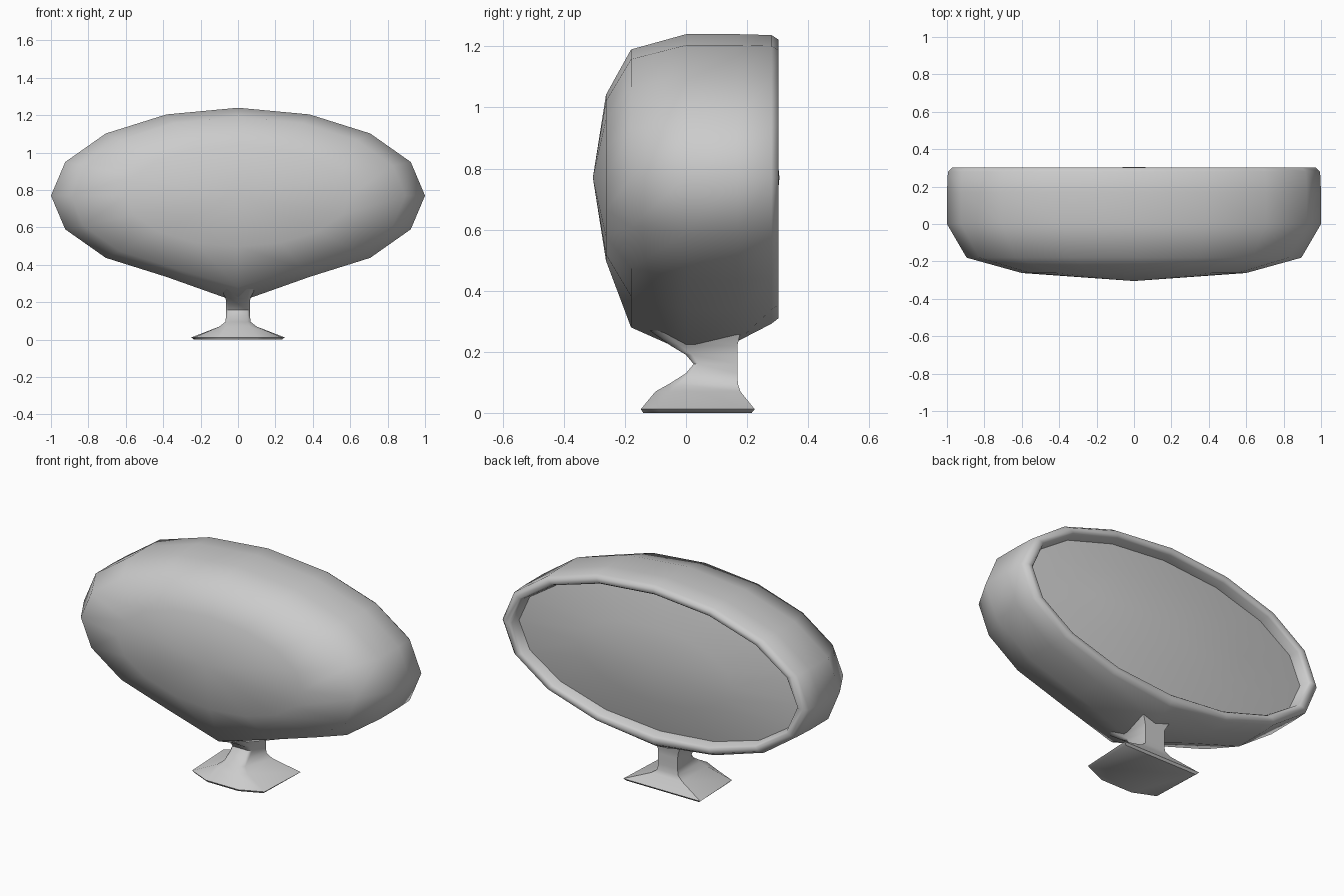
import bpy, bmesh, math

if "Cube" in bpy.data.objects:
    bpy.data.objects.remove(bpy.data.objects["Cube"])

N = 16
CZ = 0.77


def loft(name, rings, cap_start=None, cap_end=None, angle=50):
    """Skin equal-length rings; caps are 'face' or an apex point."""
    bm = bmesh.new()
    loops = [[bm.verts.new(p) for p in r] for r in rings]
    n = len(loops[0])
    for a, b in zip(loops, loops[1:]):
        for i in range(n):
            j = (i + 1) % n
            bm.faces.new((a[i], a[j], b[j], b[i]))
    for cap, loop in ((cap_start, loops[0]), (cap_end, loops[-1])):
        if cap == 'face':
            bm.faces.new(loop)
        elif cap:
            tip = bm.verts.new(cap)
            for i in range(n):
                bm.faces.new((tip, loop[i], loop[(i + 1) % n]))
    bmesh.ops.recalc_face_normals(bm, faces=bm.faces)
    me = bpy.data.meshes.new(name)
    bm.to_mesh(me)
    bm.free()
    ob = bpy.data.objects.new(name, me)
    bpy.context.collection.objects.link(ob)
    bpy.ops.object.select_all(action='DESELECT')
    ob.select_set(True)
    bpy.context.view_layer.objects.active = ob
    bpy.ops.object.shade_smooth_by_angle(angle=math.radians(angle))
    return ob


def oval(y, rx, rz, bottom=None):
    """16-sided upright oval; its lowest point can be drawn down to the stem."""
    pts = []
    for i in range(N):
        a = 2 * math.pi * i / N
        z = CZ + rz * math.sin(a)
        if bottom is not None and i == 12:
            z = bottom
        pts.append((rx * math.cos(a), y, z))
    return pts


# Housing: domed front, straight side wall, rounded rim and recess wall
loft("mirror_housing", [
    oval(-0.262, 0.60, 0.272),
    oval(-0.18, 0.895, 0.42, 0.28),
    oval(0.0, 1.0, 0.47, 0.20),
    oval(0.17, 1.0, 0.47, 0.235),
    oval(0.28, 0.995, 0.467, 0.292),
    oval(0.303, 0.97, 0.452, 0.31),
    oval(0.303, 0.94, 0.425),
    oval(0.29, 0.928, 0.415),
    oval(0.235, 0.915, 0.405),
], cap_start=(0, -0.305, CZ), angle=60)

# Slightly domed mirror glass
loft("mirror_glass", [
    oval(0.24, 0.918, 0.407),
    oval(0.285, 0.5, 0.22),
], cap_end=(0, 0.306, CZ))


def foot(z, wide, back, front, mid, mid_w, nose_w):
    """Six-sided section with a straight back and a tapered front."""
    half = [(wide, back), (mid_w, mid), (nose_w, front)]
    return [(x, y, z) for x, y in half] + [(-x, y, z) for x, y in reversed(half)]


# Stem flaring into the base
loft("stem_and_base", [
    foot(0.0, 0.235, 0.215, -0.14, -0.085, 0.225, 0.10),
    foot(0.012, 0.25, 0.225, -0.148, -0.09, 0.235, 0.105),
    foot(0.07, 0.10, 0.178, -0.10, -0.055, 0.10, 0.065),
    foot(0.095, 0.067, 0.17, -0.055, -0.03, 0.068, 0.05),
    foot(0.13, 0.063, 0.168, 0.0, 0.015, 0.063, 0.05),
    foot(0.16, 0.063, 0.168, 0.025, 0.04, 0.063, 0.05),
    foot(0.19, 0.063, 0.168, 0.0, 0.02, 0.063, 0.05),
    foot(0.22, 0.066, 0.168, -0.05, -0.02, 0.066, 0.05),
    foot(0.27, 0.09, 0.18, -0.12, -0.08, 0.09, 0.06),
], cap_start='face', cap_end='face', angle=50)
